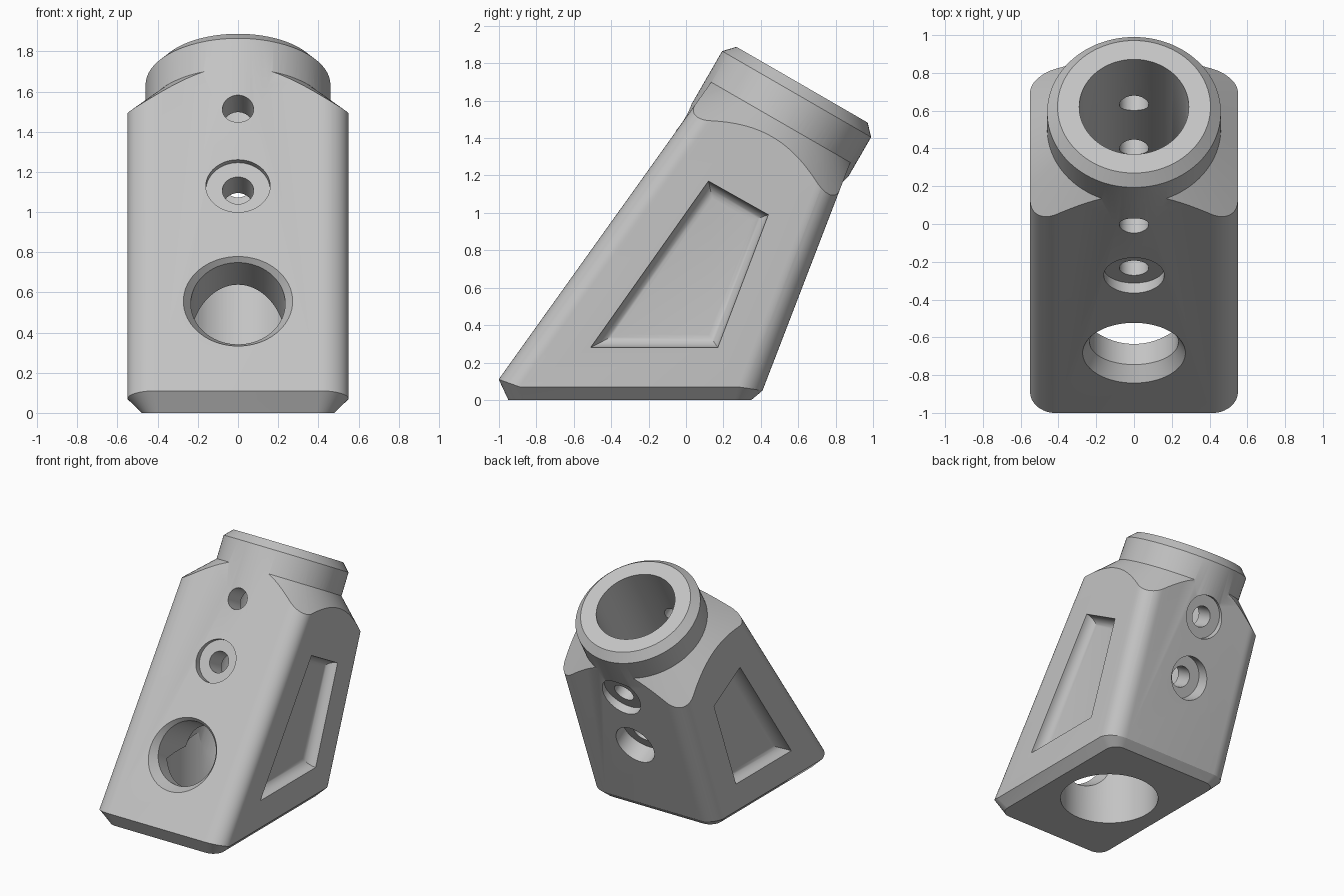
import bpy, bmesh, math
from mathutils import Matrix, Vector

cube = bpy.data.objects.get("Cube")
if cube:
    bpy.data.objects.remove(cube, do_unlink=True)

grey = bpy.data.materials.new("plain_grey")
grey.use_nodes = True
colour = (0.55, 0.55, 0.55, 1)
grey.diffuse_color = colour
grey.node_tree.nodes["Principled BSDF"].inputs["Base Color"].default_value = colour

# Socket frame: local z runs up the tilted bore, local y across it to the back
SOCKET = Matrix.Translation((0, 0.505, 1.485)) @ Matrix.Rotation(math.radians(-30), 4, 'X')


def across(s):
    """Frame of a hole crossing the bore at height s; its z runs front to back."""
    return SOCKET @ Matrix.Translation((0, 0, s)) @ Matrix.Rotation(math.radians(-90), 4, 'X')


def loft(name, rings):
    """Solid through rings of equal point count, capped at both ends."""
    bm = bmesh.new()
    loops = [[bm.verts.new(p) for p in ring] for ring in rings]
    n = len(loops[0])
    for a, b in zip(loops, loops[1:]):
        for i in range(n):
            j = (i + 1) % n
            bm.faces.new((a[i], a[j], b[j], b[i]))
    bm.faces.new(loops[0][::-1])
    bm.faces.new(loops[-1])
    bmesh.ops.recalc_face_normals(bm, faces=bm.faces)
    mesh = bpy.data.meshes.new(name)
    bm.to_mesh(mesh)
    bm.free()
    mesh.materials.append(grey)
    ob = bpy.data.objects.new(name, mesh)
    bpy.context.collection.objects.link(ob)
    return ob


def lathe(name, profile, frame, n=96):
    """Solid of revolution from (radius, height) pairs."""
    turn = [2 * math.pi * i / n for i in range(n)]
    return loft(name, [[frame @ Vector((r * math.cos(t), r * math.sin(t), h)) for t in turn]
                       for r, h in profile])


def combine(target, tool, operation):
    tool.hide_render = True
    mod = target.modifiers.new(operation.lower(), 'BOOLEAN')
    mod.operation = operation
    mod.solver = 'EXACT'
    mod.object = tool
    bpy.context.view_layer.objects.active = target
    bpy.ops.object.modifier_apply(modifier=mod.name)
    bpy.data.objects.remove(tool, do_unlink=True)


def rounded_ring(half_width, radius, front, back, height):
    """Rounded rectangle; front, back and height may vary around the ring."""
    ring = []
    steps = 12
    for corner, (sx, sy) in enumerate(((1, 1), (-1, 1), (-1, -1), (1, -1))):
        for i in range(steps + 1):
            t = math.pi / 2 * (corner + i / steps)
            nx, ny = math.cos(t), math.sin(t)
            z = height(ny)
            edge = back(z) - radius if sy > 0 else front(z) + radius
            ring.append((sx * (half_width - radius) + radius * nx, edge + radius * ny, z))
    return ring


# Leaning body with rounded corners and a chamfered foot
def front_line(z):
    return -1.08 + 0.715 * z


def back_line(z):
    return 0.39 + 0.385 * z


def chamfer_height(ny):
    return 0.07 + 0.04 * max(0, -ny) - 0.02 * max(0, ny)


body = loft("socket_block", [
    rounded_ring(0.48, 0.09, lambda z: -0.95, lambda z: 0.35, lambda ny: 0),
    rounded_ring(0.55, 0.14, front_line, back_line, chamfer_height),
    rounded_ring(0.55, 0.14, front_line, back_line, lambda ny: 2.3)])

# Conical shoulder
combine(body, lathe("shoulder_cone", [(2.96, -2.5), (0.36, 0.1)], SOCKET, 160), 'INTERSECT')

# Collar with chamfered rim
combine(body, lathe("collar", [(0.46, -0.4), (0.46, 0.173), (0.405, 0.231)], SOCKET), 'UNION')

# Main bore and the wider hole in the foot
combine(body, lathe("bore", [(0.29, -1.42), (0.29, 0.5)], SOCKET), 'DIFFERENCE')
foot = Matrix.Translation((0, -0.28, 0))
combine(body, lathe("foot_hole", [(0.355, -0.2), (0.355, 0.42)], foot), 'DIFFERENCE')

# Large countersunk front opening
combine(body, lathe("front_opening", [(0.34, -0.66), (0.235, -0.51), (0.235, -0.1)],
                    across(-1.38)), 'DIFFERENCE')

# Two screw holes, counterbored at the back, the lower one also at the front
UPPER, LOWER = -0.231, -0.696
for s in (UPPER, LOWER):
    combine(body, lathe("screw_hole", [(0.078, -0.8), (0.078, 0.8)], across(s), 48), 'DIFFERENCE')
    combine(body, lathe("back_counterbore", [(0.16, 0.43), (0.16, 0.8)], across(s), 64),
            'DIFFERENCE')
combine(body, lathe("front_counterbore", [(0.16, -0.8), (0.16, -0.45)], across(LOWER), 64),
        'DIFFERENCE')

# Side recesses with curved walls
OUTLINE = [Vector(p) for p in ((0.12, 1.17), (0.44, 0.99), (0.17, 0.28), (-0.51, 0.28))]


def inset(points, d):
    """Move every side of a clockwise outline inwards by d."""
    result = []
    for i, p in enumerate(points):
        e1 = (p - points[i - 1]).normalized()
        e2 = (points[(i + 1) % len(points)] - p).normalized()
        n1, n2 = Vector((e1.y, -e1.x)), Vector((e2.y, -e2.x))
        result.append(p + (n1 + n2) * d / (1 + n1.dot(n2)))
    return result


for side in (1, -1):
    levels = [(0.0, -0.05)]
    for i in range(9):
        t = math.pi / 2 * i / 8
        levels.append((0.07 * (1 - math.cos(t)), 0.08 * math.sin(t)))
    rings = [[(side * (0.55 - depth), p.x, p.y) for p in inset(OUTLINE, d)]
             for d, depth in levels]
    combine(body, loft("side_recess", rings), 'DIFFERENCE')

# Smooth curved faces, keep the edges sharp
bpy.ops.object.select_all(action='DESELECT')
body.select_set(True)
bpy.context.view_layer.objects.active = body
bpy.ops.object.shade_smooth_by_angle(angle=math.radians(25))
